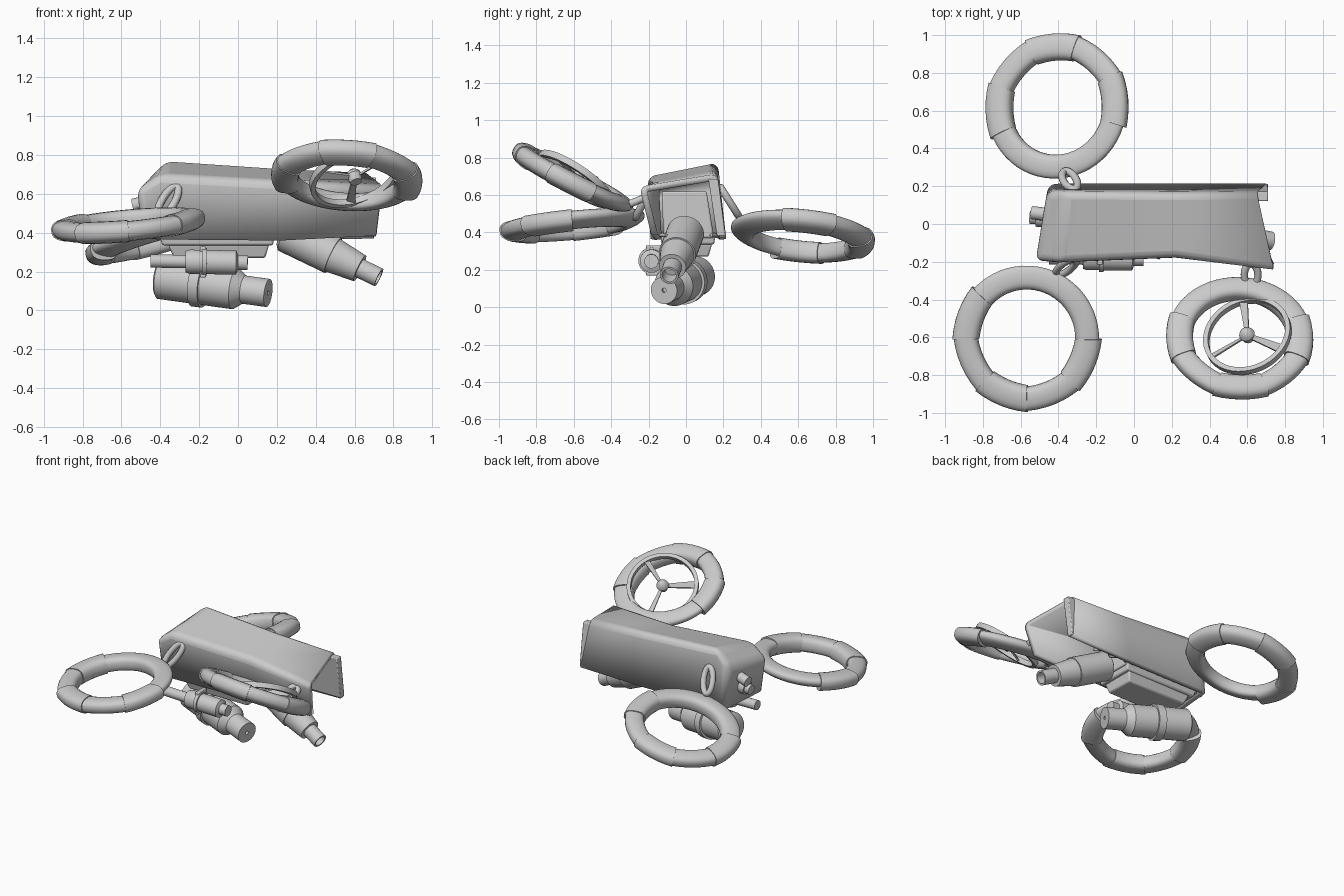
import bpy, bmesh, math
from mathutils import Vector, Matrix

if "Cube" in bpy.data.objects:
    bpy.data.objects.remove(bpy.data.objects["Cube"])

UP = Vector((0, 0, 1))


def make(name, verts, faces, angle=35, matrix=None):
    me = bpy.data.meshes.new(name)
    me.from_pydata([tuple(v) for v in verts], [], faces)
    bm = bmesh.new()
    bm.from_mesh(me)
    bmesh.ops.recalc_face_normals(bm, faces=bm.faces)
    bm.to_mesh(me)
    bm.free()
    ob = bpy.data.objects.new(name, me)
    bpy.context.collection.objects.link(ob)
    if matrix:
        ob.matrix_world = matrix
    bpy.ops.object.select_all(action='DESELECT')
    ob.select_set(True)
    bpy.context.view_layer.objects.active = ob
    bpy.ops.object.shade_smooth_by_angle(angle=math.radians(angle))
    return ob


def lathe(name, p0, p1, profile, n=32):
    """Turned part: profile of (fraction along p0-p1, radius)."""
    p0, p1 = Vector(p0), Vector(p1)
    q = UP.rotation_difference(p1 - p0)
    verts, faces = [], []
    for t, r in profile:
        for i in range(n):
            a = 2 * math.pi * i / n
            verts.append(p0.lerp(p1, t) + q @ Vector((r * math.cos(a), r * math.sin(a), 0)))
    for k in range(len(profile) - 1):
        for i in range(n):
            j = (i + 1) % n
            faces.append((k * n + i, k * n + j, (k + 1) * n + j, (k + 1) * n + i))
    faces += [tuple(range(n)), tuple(range((len(profile) - 1) * n, len(profile) * n))]
    return make(name, verts, faces)


def tilt(center, gx, gy):
    q = UP.rotation_difference(Vector((-gx, -gy, 1)))
    return Matrix.Translation(center) @ q.to_matrix().to_4x4()


def duct(name, center, gx, gy, inboard, droop=0.0, squash=1.0):
    """Guard ring with teardrop section: a smooth inboard arc plus five stepped segments."""
    n, verts, faces, stations = 20, [], [], []
    start = inboard + 69
    arcs = [(start + 44.4 * i, start + 44.4 * (i + 1), 6, i % 2 == 0) for i in range(5)]
    arcs.append((inboard - 69, inboard + 69, 22, False))
    for a0, a1, steps, fat in arcs:
        half = math.radians(a1 - a0) / 2
        for s in range(steps + 1):
            a = math.radians(a0 + (a1 - a0) * s / steps)
            off = abs(a - math.radians((a0 + a1) / 2))
            r = 0.319
            if steps == 6:  # segments are slightly straightened
                r = 0.7 * r + 0.3 * r * 1.02 * math.cos(half) / math.cos(off) + 0.005
            stations.append((a, r, 1.07 if fat else 0.96, 0.25 if steps == 6 else 0.5))
    for a, r, k, taper in stations:
        for i in range(n):
            b = 2 * math.pi * i / n
            c, s = math.cos(b), math.sin(b)
            u = math.copysign(abs(c) ** 0.75, c)
            rr = r + k * 0.067 * u
            z = k * 0.06 * math.copysign(abs(s) ** 0.75, s) * (1 - taper * (u + 1) / 2)
            z += 0.02 * taper * (u + 1) - droop * (1 - math.cos(a - math.radians(inboard))) / 2
            verts.append((rr * math.cos(a), rr * math.sin(a) * squash, z))
    m = len(stations)
    for k in range(m):
        for i in range(n):
            j, k2 = (i + 1) % n, (k + 1) % m
            faces.append((k * n + i, k * n + j, k2 * n + j, k2 * n + i))
    return make(name, verts, faces, 40, tilt(center, gx, gy))


def tube(name, pts, radius, cyclic=False):
    cu = bpy.data.curves.new(name, 'CURVE')
    cu.dimensions = '3D'
    cu.bevel_depth, cu.bevel_resolution, cu.use_fill_caps = radius, 3, True
    sp = cu.splines.new('POLY')
    sp.points.add(len(pts) - 1)
    for p, co in zip(sp.points, pts):
        p.co = (*co, 1)
    sp.use_cyclic_u = cyclic
    ob = bpy.data.objects.new(name, cu)
    bpy.context.collection.objects.link(ob)
    return ob


def arm(name, p0, p1):
    """Oval mounting loop between the body and a guard ring."""
    p0, p1 = Vector(p0), Vector(p1)
    c, h = (p0 + p1) / 2, (p1 - p0) / 2
    tube(name, [c + h * math.cos(a) + Vector((0.036, 0, 0)) * math.sin(a)
                for a in [i * math.pi / 12 for i in range(24)]], 0.02, True)


def block(name, bottom, top, bevel=0.01):
    """Box from two rectangles (x0, x1, y0, y1, z)."""
    v = []
    for x0, x1, y0, y1, z in (bottom, top):
        v += [(x0, y0, z), (x1, y0, z), (x1, y1, z), (x0, y1, z)]
    f = [(0, 1, 2, 3), (4, 5, 6, 7)] + [(i, (i + 1) % 4, 4 + (i + 1) % 4, 4 + i) for i in range(4)]
    ob = make(name, v, f)
    mod = ob.modifiers.new("bevel", 'BEVEL')
    mod.width, mod.segments = bevel, 2


# body shell, open below and at the right end
sections = [
    [(-0.50, -0.18, 0.38), (-0.525, -0.195, 0.62), (-0.46, 0.17, 0.67), (-0.455, 0.21, 0.37)],
    [(-0.38, -0.19, 0.365), (-0.40, -0.205, 0.70), (-0.37, 0.17, 0.775), (-0.37, 0.215, 0.365)],
    [(0.22, -0.165, 0.36), (0.22, -0.18, 0.665), (0.22, 0.165, 0.735), (0.22, 0.215, 0.365)],
    [(0.71, -0.185, 0.385), (0.74, -0.25, 0.645), (0.65, 0.17, 0.715), (0.70, 0.215, 0.375)]]
faces = [(0, 1, 2, 3)]
for k in range(3):
    faces += [(4 * k + i, 4 * k + i + 1, 4 * k + i + 5, 4 * k + i + 4) for i in range(3)]
shell = make("body_shell", [p for s in sections for p in s], faces)
bev = shell.modifiers.new("bevel", 'BEVEL')
bev.width, bev.segments, bev.angle_limit = 0.04, 4, math.radians(25)
sol = shell.modifiers.new("thickness", 'SOLIDIFY')
sol.thickness, sol.offset = 0.035, -1
block("back_wall_rim", (0.3, 0.71, 0.165, 0.212, 0.38), (0.3, 0.71, 0.12, 0.172, 0.685), 0.006)

# inner core, belly box and truss under the shell
block("inner_core", (-0.42, 0.2, -0.12, 0.15, 0.37), (-0.42, 0.2, -0.13, 0.11, 0.62))
block("belly_plate", (-0.39, 0.18, -0.13, 0.15, 0.335), (-0.41, 0.19, -0.14, 0.16, 0.40))
block("belly_box", (-0.33, 0.14, -0.09, 0.12, 0.27), (-0.36, 0.16, -0.11, 0.14, 0.34))
for side, y0, y1 in (("front", -0.155, -0.105), ("back", 0.185, 0.135)):
    tube(side + "_truss", [(-0.38 + 0.07 * i, y0 if i % 2 else y1, 0.385) for i in range(13)], 0.009)

# large tank with band and narrow nozzle
lathe("large_tank", (-0.41, 0.055, 0.168), (0.155, -0.118, 0.09),
      [(0, 0.09), (0.02, 0.108), (0.33, 0.108), (0.33, 0.122), (0.42, 0.122), (0.42, 0.108),
       (0.70, 0.108), (0.78, 0.073), (1, 0.073), (1, 0.012), (0.96, 0.012)])

# small tank with thin shaft and clamp
lathe("small_tank", (-0.45, -0.18, 0.255), (0.05, -0.185, 0.245),
      [(0, 0.022), (0, 0.034), (0.36, 0.034), (0.36, 0.055), (0.40, 0.062), (0.53, 0.062),
       (0.53, 0.072), (0.58, 0.072), (0.58, 0.062), (0.88, 0.062), (0.9, 0.038), (1, 0.038)])
block("small_tank_clamp", (-0.195, -0.165, -0.215, -0.15, 0.17), (-0.195, -0.165, -0.215, -0.12, 0.33), 0.005)

# angled camera barrel, hollow at the tip
lathe("lens_barrel", (0.235, 0.0, 0.405), (0.725, -0.09, 0.17),
      [(0, 0.08), (0.03, 0.1), (0.52, 0.1), (0.52, 0.092), (0.80, 0.073), (0.80, 0.05),
       (1, 0.05), (1, 0.038), (0.85, 0.038)])

# knobs on the closed end
lathe("upper_knob", (-0.46, 0.05, 0.56), (-0.54, 0.06, 0.54), [(0, 0.035), (1, 0.035)])
lathe("lower_knob", (-0.44, 0.03, 0.49), (-0.55, 0.035, 0.475),
      [(0, 0.048), (0.7, 0.048), (0.7, 0.035), (1, 0.035)])

# three guard rings and their arms
duct("back_left_ring", (-0.405, 0.62, 0.375), 0.28, -0.10, 274)
duct("front_left_ring", (-0.565, -0.60, 0.435), 0.09, 0.10, 68)
duct("front_right_ring", (0.56, -0.60, 0.69), -0.07, -0.58, 90, 0.03, 0.92)
arm("back_left_arm", (-0.32, 0.185, 0.64), (-0.36, 0.28, 0.49))
arm("front_left_arm", (-0.32, -0.185, 0.64), (-0.40, -0.27, 0.48))
arm("front_right_arm", (0.62, -0.21, 0.59), (0.62, -0.33, 0.54))

# propeller with its own thin hoop, loose inside the right ring
m = tilt((0.6, -0.59, 0.685), 0.32, -0.68)
v, f, sec = [], [], [(0.212, -0.018), (0.238, -0.018), (0.238, 0.018), (0.212, 0.018)]
for k in range(48):
    a = k * math.pi / 24
    v += [(r * math.cos(a), r * math.sin(a), z) for r, z in sec]
    for i in range(4):
        j, k2 = (i + 1) % 4, (k + 1) % 48
        f.append((k * 4 + i, k * 4 + j, k2 * 4 + j, k2 * 4 + i))
make("propeller_hoop", v, f, 35, m)
lathe("propeller_hub", m @ Vector((0, 0, -0.03)), m @ Vector((0, 0, 0.05)),
      [(0, 0.03), (0.5, 0.042), (0.75, 0.034), (0.95, 0.015), (1, 0.004)], 20)
for i, deg in enumerate((100, -28, 212)):
    w = [(0.02, 0.01), (0.215, 0.02)]
    v = [(x, s * y, 0.006 * h + s * y * 0.5) for x, y in w for s in (-1, 1) for h in (-1, 1)]
    make(f"blade_{i + 1}", v, [(0, 1, 3, 2), (4, 5, 7, 6), (0, 1, 5, 4), (2, 3, 7, 6),
                               (0, 2, 6, 4), (1, 3, 7, 5)], 35,
         m @ Matrix.Rotation(math.radians(deg), 4, 'Z'))
